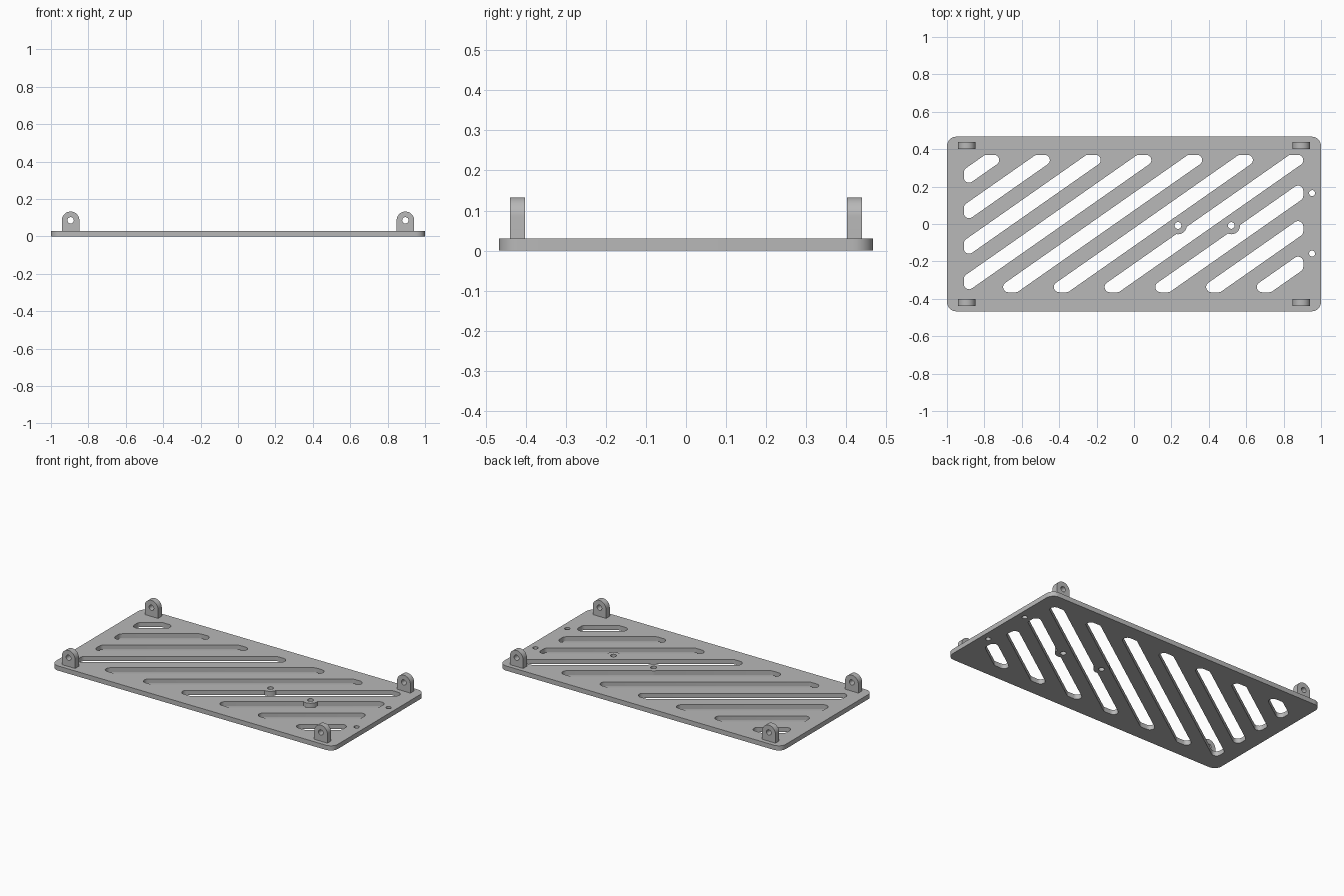
import bpy, bmesh, math
from mathutils import Vector, Matrix

if "Cube" in bpy.data.objects:
    bpy.data.objects.remove(bpy.data.objects["Cube"], do_unlink=True)

THICK = 0.03                     # plate thickness
HALF_Y = 0.467                   # half depth of the plate
ANGLE = math.radians(35)         # slot direction
SLOT_W, SLOT_R = 0.078, 0.028    # slot width and corner radius

grey = bpy.data.materials.new("plain grey")
grey.use_nodes = True
grey.diffuse_color = (0.48, 0.48, 0.48, 1)
grey.node_tree.nodes["Principled BSDF"].inputs["Base Color"].default_value = grey.diffuse_color


def prisms(name, outlines, low, high):
    """One object made of upright prisms, one for each 2D outline."""
    bm = bmesh.new()
    for outline in outlines:
        face = bm.faces.new([bm.verts.new((p[0], p[1], low)) for p in outline])
        new = bmesh.ops.extrude_face_region(bm, geom=[face])["geom"]
        bmesh.ops.translate(bm, vec=(0, 0, high - low),
                            verts=[v for v in new if isinstance(v, bmesh.types.BMVert)])
    bmesh.ops.recalc_face_normals(bm, faces=bm.faces)
    mesh = bpy.data.meshes.new(name)
    bm.to_mesh(mesh)
    bm.free()
    mesh.materials.append(grey)
    obj = bpy.data.objects.new(name, mesh)
    bpy.context.collection.objects.link(obj)
    return obj


def circle(x, y, r, n=32):
    return [(x + r * math.cos(math.tau * i / n), y + r * math.sin(math.tau * i / n)) for i in range(n)]


def cut(obj, cutter):
    """Subtract the cutter, then discard it."""
    cutter.hide_render = True
    mod = obj.modifiers.new("cut", "BOOLEAN")
    mod.operation, mod.solver, mod.object = "DIFFERENCE", "EXACT", cutter
    deps = bpy.context.evaluated_depsgraph_get()
    mesh = bpy.data.meshes.new_from_object(obj.evaluated_get(deps))
    obj.modifiers.clear()
    obj.data = mesh
    bpy.data.objects.remove(cutter, do_unlink=True)


def clip(points, normal, limit):
    """Keep the part of a convex outline where point . normal <= limit."""
    kept = []
    for a, b in zip(points, points[1:] + points[:1]):
        da, db = a.dot(normal) - limit, b.dot(normal) - limit
        if da <= 0:
            kept.append(a)
        if da * db < 0:
            kept.append(a.lerp(b, da / (da - db)))
    return kept


def grow(points, r, steps=8):
    """Offset a counter-clockwise convex outline outwards with round corners."""
    out = []
    for i, p in enumerate(points):
        before, after = p - points[i - 1], points[(i + 1) % len(points)] - p
        start = math.atan2(before.y, before.x) - math.pi / 2
        turn = (math.atan2(after.y, after.x) - math.pi / 2 - start) % math.tau
        for k in range(steps + 1):
            a = start + turn * k / steps
            out.append(p + Vector((math.cos(a), math.sin(a))) * r)
    return out


def slot(offset):
    """A diagonal slot trimmed by the border of the plate."""
    along = Vector((math.cos(ANGLE), math.sin(ANGLE)))
    side = Vector((-along.y, along.x)) * (SLOT_W / 2 - SLOT_R)
    mid = Vector((0, offset))
    pts = [mid - along * 3 - side, mid + along * 3 - side,
           mid + along * 3 + side, mid - along * 3 + side]
    for normal, limit in (((1, 0), 0.905), ((-1, 0), 0.91), ((0, 1), 0.37), ((0, -1), 0.365)):
        pts = clip(pts, Vector(normal), limit - SLOT_R)
    return grow(pts, SLOT_R)


def finish(obj):
    bpy.ops.object.select_all(action="DESELECT")
    obj.select_set(True)
    bpy.context.view_layer.objects.active = obj
    bpy.ops.object.shade_smooth_by_angle(angle=math.radians(30))


# Plate with rounded corners
corner = 0.05
cx, cy = 1 - corner, HALF_Y - corner
core = [Vector(p) for p in ((-cx, -cy), (cx, -cy), (cx, cy), (-cx, cy))]
plate = prisms("slotted_plate", [grow(core, corner)], 0, THICK)

# Diagonal slots, leaving round pads of material around the middle holes
middle_holes = [(0.235, -0.008), (0.52, -0.008)]
edge_holes = [(0.952, 0.165), (0.952, -0.158)]
slots = prisms("slot_cutter", [slot(0.88 - 0.19 * i) for i in range(10)], -0.1, 0.1)
cut(slots, prisms("pad_cutter", [circle(x, y, 0.047) for x, y in middle_holes], -0.2, 0.2))
cut(plate, slots)

# Screw holes
holes = [circle(x, y, 0.018) for x, y in middle_holes] + [circle(x, y, 0.016) for x, y in edge_holes]
cut(plate, prisms("hole_cutter", holes, -0.1, 0.1))
finish(plate)

# Four upright lugs with round tops and a pin hole
LUG_R, LUG_Z, LUG_T = 0.047, 0.086, 0.038
arc = [(LUG_R * math.cos(math.pi * i / 24), LUG_Z + LUG_R * math.sin(math.pi * i / 24)) for i in range(25)]
profile = [(-LUG_R, THICK), (LUG_R, THICK)] + arc
for depth, sy in (("front", -1), ("back", 1)):
    for hand, sx in (("right", -1), ("left", 1)):
        lug = prisms(f"{depth}_{hand}_lug", [profile], -LUG_T / 2, LUG_T / 2)
        cut(lug, prisms("pin_cutter", [circle(0, LUG_Z, 0.017)], -0.1, 0.1))
        lug.data.transform(Matrix.Rotation(math.pi / 2, 4, "X"))
        lug.location = (sx * 0.895, sy * 0.42, 0)
        finish(lug)
